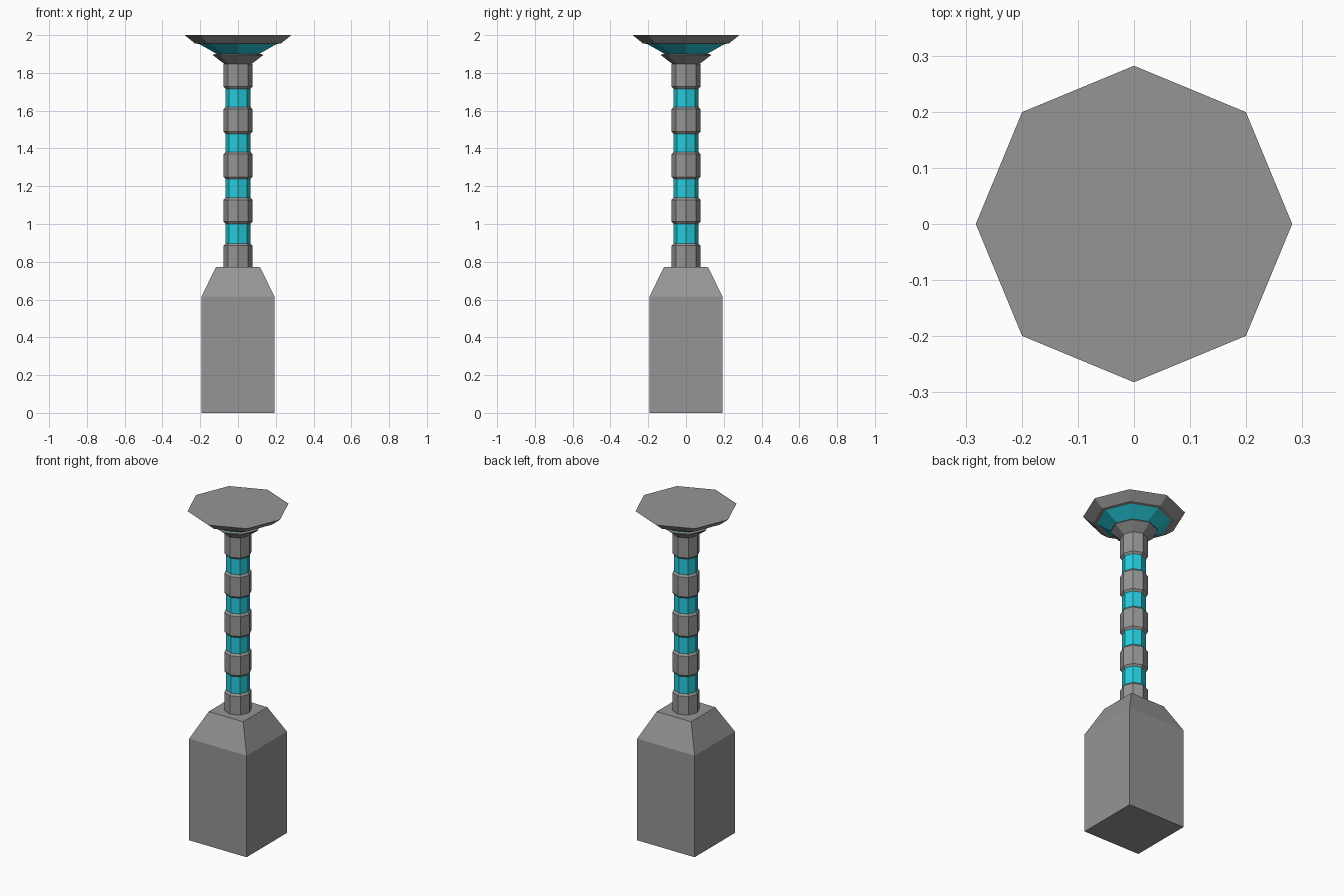
import bpy, bmesh
from math import cos, sin, pi, sqrt

if "Cube" in bpy.data.objects:
    bpy.data.objects.remove(bpy.data.objects["Cube"])

cyan = bpy.data.materials.new("cyan_glow")
cyan.diffuse_color = (0.02, 0.6, 0.72, 1)
cyan.use_nodes = True
cyan.node_tree.nodes["Principled BSDF"].inputs["Base Color"].default_value = cyan.diffuse_color
grey = bpy.data.materials.new("grey_metal")
grey.diffuse_color = (0.3, 0.3, 0.3, 1)
grey.use_nodes = True
grey.node_tree.nodes["Principled BSDF"].inputs["Base Color"].default_value = grey.diffuse_color


def lathe(name, profile, sides, start=0.0, glow=(), cap_bottom=False, cap_top=False):
    """Flat-sided turned part from (radius, z) points; glow lists cyan bands."""
    bm = bmesh.new()
    angles = [start + 2 * pi * i / sides for i in range(sides)]
    rings = [[bm.verts.new((r * cos(a), r * sin(a), z)) for a in angles]
             for r, z in profile]
    for k, (lo, hi) in enumerate(zip(rings, rings[1:])):
        for i in range(sides):
            j = (i + 1) % sides
            face = bm.faces.new((lo[i], lo[j], hi[j], hi[i]))
            face.material_index = 1 if k in glow else 0
    if cap_bottom:
        bm.faces.new(rings[0][::-1])
    if cap_top:
        bm.faces.new(rings[-1])
    mesh = bpy.data.meshes.new(name)
    bm.to_mesh(mesh)
    bm.free()
    mesh.materials.append(grey)
    mesh.materials.append(cyan)
    obj = bpy.data.objects.new(name, mesh)
    bpy.context.collection.objects.link(obj)
    return obj


# Square pedestal with tapered shoulders
d = sqrt(2)
lathe("pedestal", [(0.193 * d, 0), (0.193 * d, 0.617), (0.116 * d, 0.773)],
      4, pi / 4, cap_bottom=True, cap_top=True)

# Octagonal column: chamfered grey collars alternating with recessed cyan bands
R, r, c = 0.076, 0.066, 0.012
profile, glow = [(R, 0.773)], []
for low, high in [(0.897, 1.0), (1.14, 1.238), (1.382, 1.477), (1.62, 1.715)]:
    profile += [(R, low - c), (r, low)]
    glow.append(len(profile) - 1)
    profile += [(r, high), (R, high + c)]
profile.append((R, 1.848))
lathe("column", profile, 8, glow=glow)

# Flared octagonal head: small lip, cyan cone, wide flat top
lathe("head", [(0.07, 1.846), (0.132, 1.893), (0.132, 1.898), (0.112, 1.9),
               (0.205, 1.953), (0.228, 1.956), (0.282, 2.0)],
      8, glow=[3], cap_bottom=True, cap_top=True)
